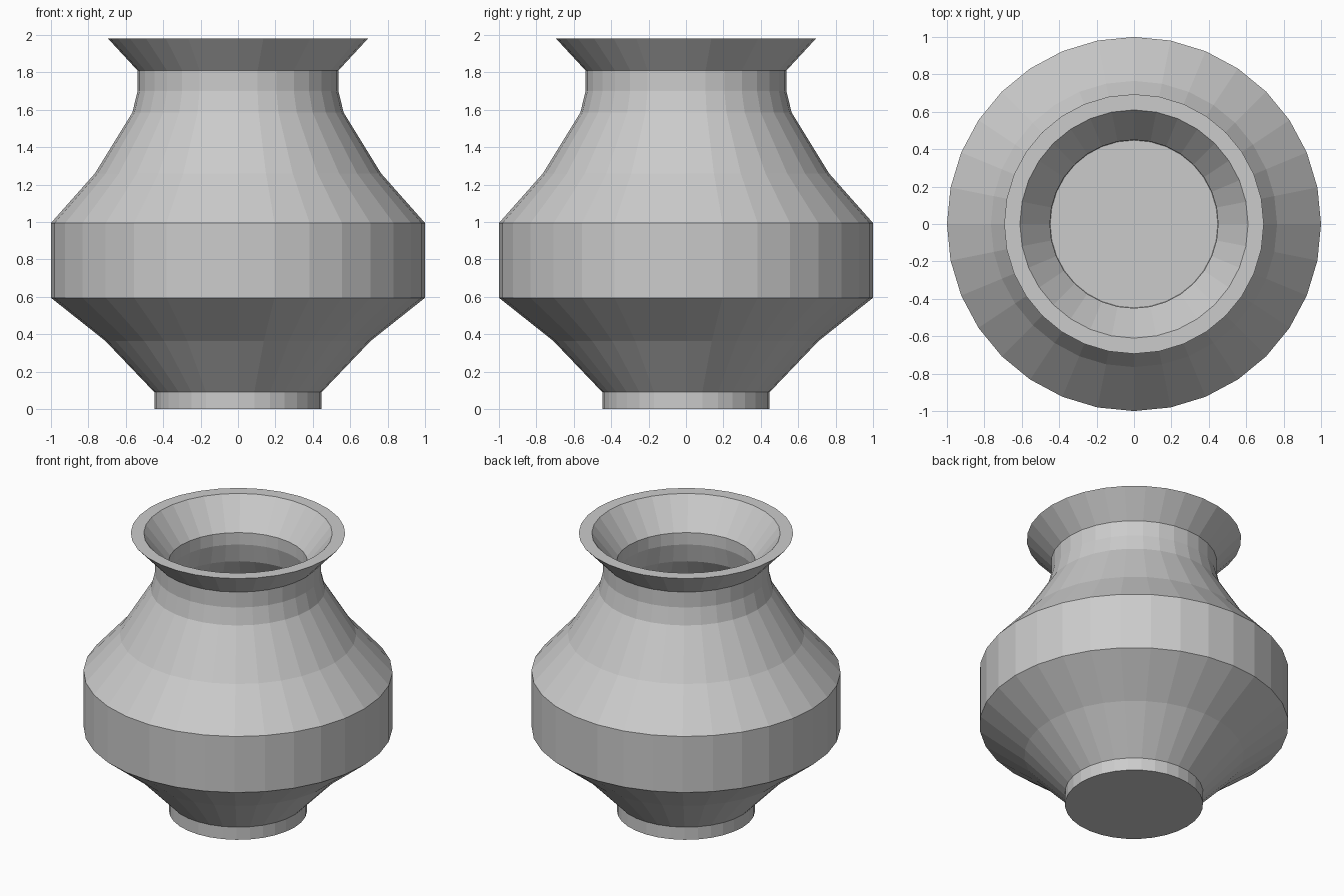
import bpy, bmesh
from math import cos, sin, pi

if "Cube" in bpy.data.objects:
    bpy.data.objects.remove(bpy.data.objects["Cube"])

SIDES = 32


def lathe(name, profile):
    """Spin a (radius, height) profile around z and cap both ends."""
    bm = bmesh.new()
    rings = [[bm.verts.new((r * cos(2 * pi * i / SIDES), r * sin(2 * pi * i / SIDES), z))
              for i in range(SIDES)] for r, z in profile]
    for low, high in zip(rings, rings[1:]):
        for i in range(SIDES):
            j = (i + 1) % SIDES
            bm.faces.new((low[i], low[j], high[j], high[i]))
    bm.faces.new(rings[0][::-1])
    bm.faces.new(rings[-1])
    bmesh.ops.recalc_face_normals(bm, faces=bm.faces)
    mesh = bpy.data.meshes.new(name)
    bm.to_mesh(mesh)
    bm.free()
    obj = bpy.data.objects.new(name, mesh)
    bpy.context.collection.objects.link(obj)
    return obj


# Outside: foot, belly, shoulder, neck, flared lip
outside = [(0.447, 0), (0.447, 0.09), (0.71, 0.365), (1, 0.595), (1, 0.995),
           (0.765, 1.26), (0.565, 1.585), (0.537, 1.70), (0.537, 1.81), (0.694, 1.98)]
# Inside: lip, neck, shoulder, belly, floor
inside = [(0.61, 1.98), (0.45, 1.775), (0.45, 1.69), (0.483, 1.555), (0.695, 1.205),
          (0.915, 0.96), (0.915, 0.635), (0.655, 0.43), (0.448, 0.21)]

lathe("vase", outside + inside)
